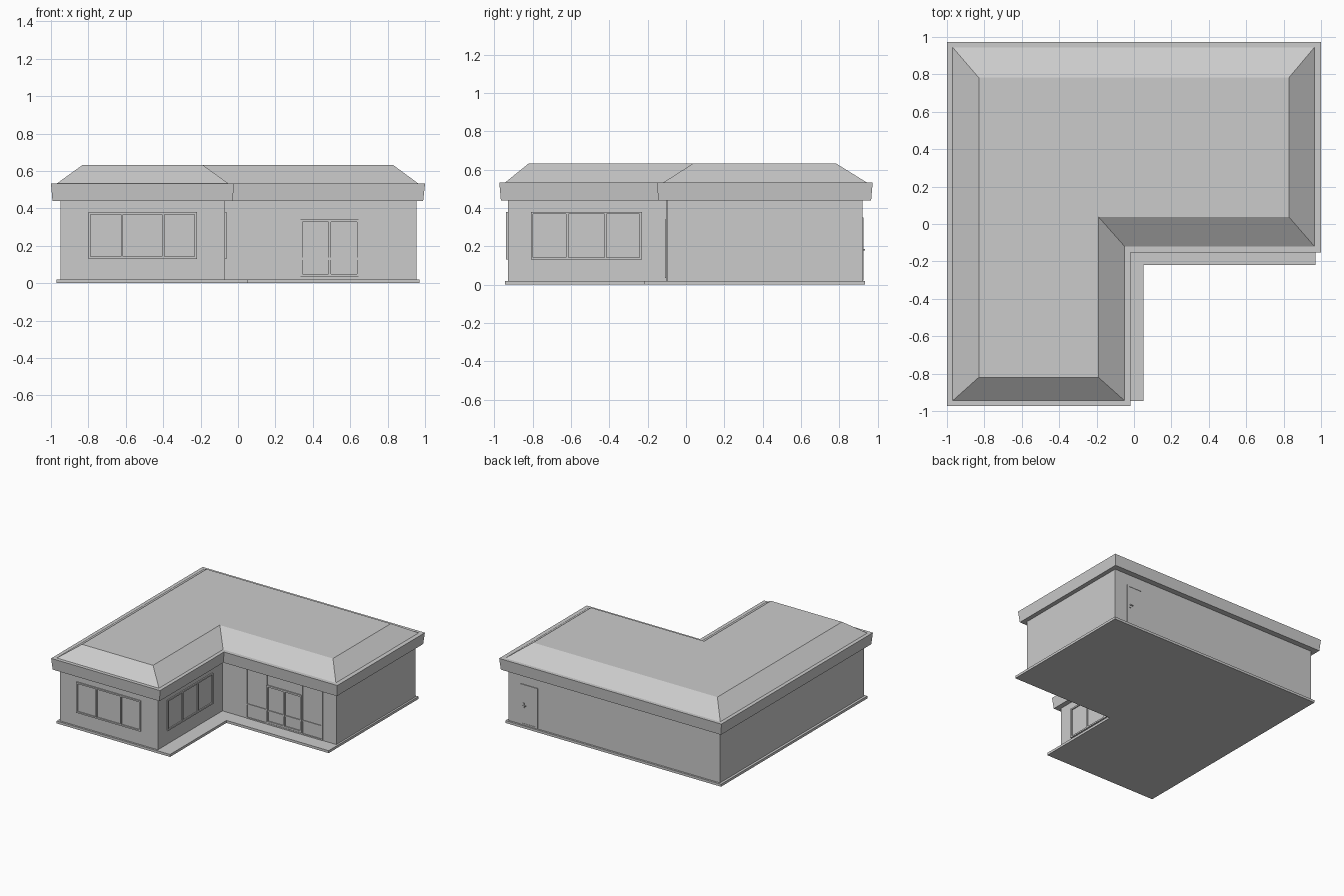
import bpy, bmesh
from mathutils import Vector

if "Cube" in bpy.data.objects:
    bpy.data.objects.remove(bpy.data.objects["Cube"])


def finish(name, bm):
    bmesh.ops.recalc_face_normals(bm, faces=bm.faces)
    mesh = bpy.data.meshes.new(name)
    bm.to_mesh(mesh)
    bm.free()
    obj = bpy.data.objects.new(name, mesh)
    bpy.context.collection.objects.link(obj)
    return obj


def l_loft(name, rings):
    """Loft L-shaped rings: (left, right, front, back, notch_x, notch_y, z)."""
    bm = bmesh.new()
    loops = []
    for x0, x1, y0, y1, nx, ny, z in rings:
        plan = [(x0, y0), (nx, y0), (nx, ny), (x1, ny), (x1, y1), (x0, y1)]
        loops.append([bm.verts.new((x, y, z)) for x, y in plan])
    for a, b in zip(loops, loops[1:]):
        for i in range(6):
            j = (i + 1) % 6
            bm.faces.new((a[i], a[j], b[j], b[i]))
    caps = [bm.faces.new(loops[0]), bm.faces.new(loops[-1])]
    bmesh.ops.triangulate(bm, faces=caps)
    return finish(name, bm)


def wall_boxes(name, origin, along, out, boxes):
    """Boxes on a wall: (u0, u1, z0, z1, depth_in, depth_out)."""
    origin, along, out = Vector(origin), Vector(along), Vector(out)
    bm = bmesh.new()
    for u0, u1, z0, z1, d0, d1 in boxes:
        for v in bmesh.ops.create_cube(bm, size=1)["verts"]:
            u = u0 if v.co.x < 0 else u1
            d = d0 if v.co.y < 0 else d1
            z = z0 if v.co.z < 0 else z1
            v.co = origin + along * u + out * d + Vector((0, 0, z))
    return finish(name, bm)


def frame(us, z0, z1, w=0.012, d=0.009):
    """Rails and mullions; us lists the vertical member positions."""
    bars = [(us[0], us[-1], z0, z0 + w, -0.004, d),
            (us[0], us[-1], z1 - w, z1, -0.004, d)]
    for i, u in enumerate(us):
        a = u if i == 0 else u - w if i == len(us) - 1 else u - w / 2
        bars.append((a, a + w, z0 + w, z1 - w, -0.004, d))
    return bars


# Floor slab with the walkway in the notch
l_loft("floor_slab", [(-0.97, 0.97, -0.945, 0.935, 0.05, -0.22, z) for z in (0, 0.02)])

# Walls
l_loft("walls", [(-0.95, 0.955, -0.93, 0.92, -0.07, -0.1, z) for z in (0.02, 0.445)])

# Roof: flared fascia, narrow rim, sloped edge and flat top
l_loft("roof", [
    (-0.992, 0.99, -0.966, 0.966, -0.03, -0.144, 0.44),
    (-1.0, 1.0, -0.974, 0.974, -0.02, -0.152, 0.532),
    (-0.97, 0.965, -0.945, 0.945, -0.05, -0.12, 0.532),
    (-0.83, 0.828, -0.82, 0.782, -0.19, 0.038, 0.633),
])

# Three-pane windows on the left wing
wall_boxes("front_window", (0, -0.93, 0), (1, 0, 0), (0, -1, 0),
           frame([-0.80, -0.62, -0.40, -0.22], 0.13, 0.38))
wall_boxes("side_window", (-0.07, 0, 0), (0, 1, 0), (1, 0, 0),
           frame([-0.81, -0.62, -0.42, -0.23], 0.13, 0.38))

# Shop front: side glazing with low rails, and the double door
shop = frame([0.145, 0.33, 0.65, 0.835], 0.021, 0.438, 0.01, 0.005)
shop += [(0.155, 0.325, 0.13, 0.14, -0.004, 0.005),
         (0.655, 0.825, 0.13, 0.14, -0.004, 0.005)]
wall_boxes("shop_front", (0, -0.1, 0), (1, 0, 0), (0, -1, 0), shop)
wall_boxes("double_door", (0, -0.1, 0), (1, 0, 0), (0, -1, 0),
           frame([0.33, 0.49, 0.65], 0.035, 0.34, 0.014, 0.009)
           + [(0.344, 0.483, 0.125, 0.137, -0.004, 0.007),
              (0.497, 0.636, 0.125, 0.137, -0.004, 0.007)])

# Back door with its frame and handle
back = ((0, 0.92, 0), (1, 0, 0), (0, 1, 0))
wall_boxes("back_door_frame", *back, frame([0.69, 0.84], 0.021, 0.35, 0.012, 0.006))
wall_boxes("back_door", *back, [(0.702, 0.828, 0.033, 0.338, -0.004, 0.003)])
wall_boxes("back_door_handle", *back,
           [(0.808, 0.820, 0.16, 0.20, 0, 0.007),
            (0.790, 0.818, 0.178, 0.186, 0.007, 0.014)])
